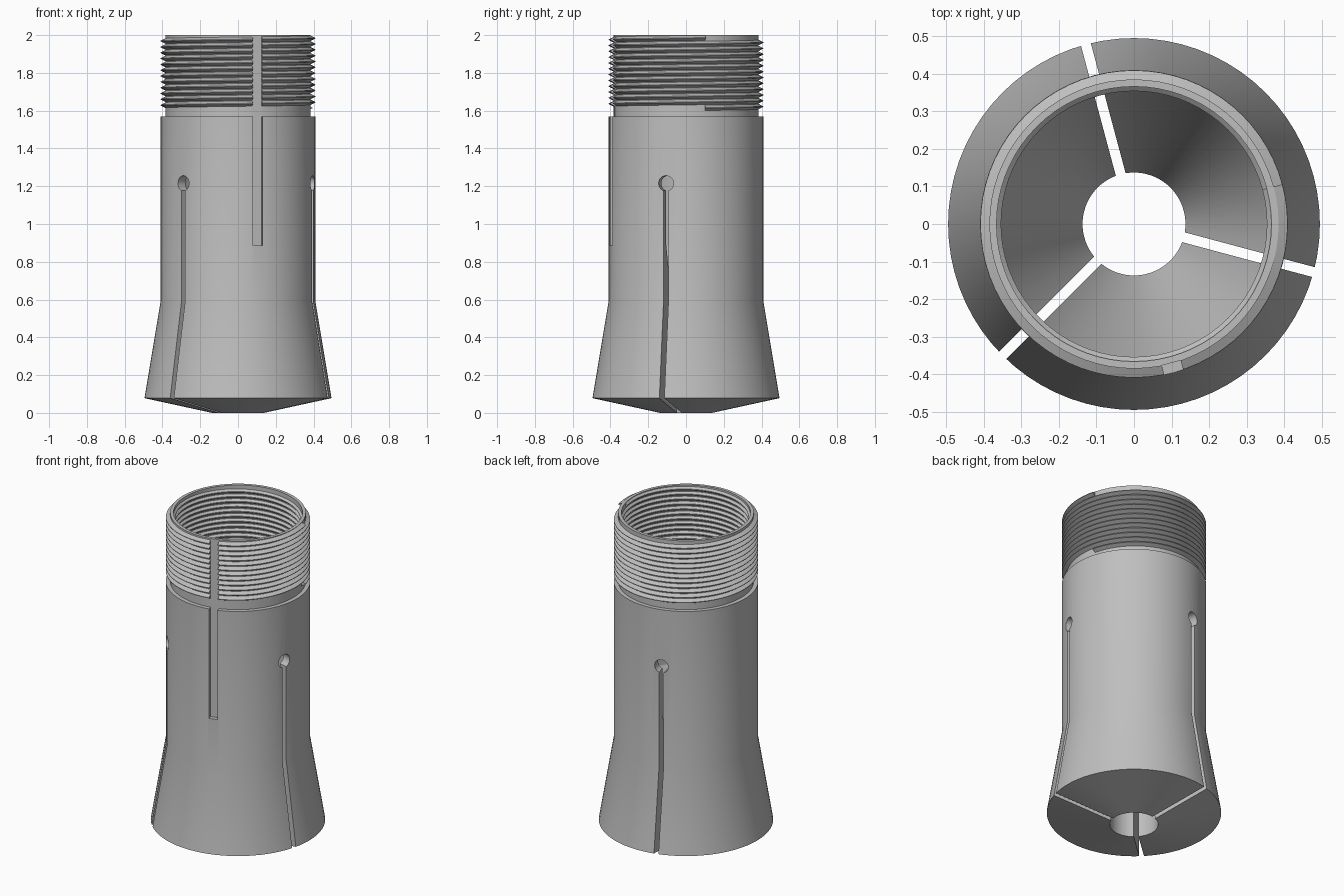
import bpy
import bmesh
from math import cos, sin, radians, pi
from mathutils import Matrix, Vector

SEG = 72

if "Cube" in bpy.data.objects:
    bpy.data.objects.remove(bpy.data.objects["Cube"], do_unlink=True)

steel = bpy.data.materials.new("grey steel")
steel.use_nodes = True
GREY = (0.52, 0.52, 0.52, 1)
steel.diffuse_color = GREY
steel.node_tree.nodes["Principled BSDF"].inputs["Base Color"].default_value = GREY


def finish(name, bm):
    bmesh.ops.recalc_face_normals(bm, faces=bm.faces[:])
    mesh = bpy.data.meshes.new(name)
    bm.to_mesh(mesh)
    bm.free()
    mesh.materials.append(steel)
    obj = bpy.data.objects.new(name, mesh)
    bpy.context.collection.objects.link(obj)
    return obj


def sweep(name, profile, turns=1, start=0.0, z0=0.0, pitch=0.0):
    """Carry a closed (radius, height) profile round z, as a ring or a helix."""
    bm = bmesh.new()
    closed = pitch == 0
    count = SEG * turns + (0 if closed else 1)
    rings = []
    for i in range(count):
        a = start + 2 * pi * i / SEG
        z = z0 + pitch * i / SEG
        rings.append([bm.verts.new((r * cos(a), r * sin(a), z + h)) for r, h in profile])
    n = len(profile)
    for i in range(count if closed else count - 1):
        a, b = rings[i], rings[(i + 1) % count]
        for j in range(n):
            k = (j + 1) % n
            bm.faces.new((a[j], b[j], b[k], a[k]))
    if not closed:
        bm.faces.new(rings[0])
        bm.faces.new(rings[-1])
    return finish(name, bm)


def radial_box(name, angle, r0, r1, width, z0, z1):
    bm = bmesh.new()
    place = (Matrix.Rotation(angle, 4, 'Z')
             @ Matrix.Translation(((r0 + r1) / 2, 0, (z0 + z1) / 2))
             @ Matrix.Diagonal((r1 - r0, width, z1 - z0, 1)))
    bmesh.ops.create_cube(bm, size=1, matrix=place)
    return finish(name, bm)


def radial_drill(name, angle, radius, z):
    bm = bmesh.new()
    place = (Matrix.Rotation(angle, 4, 'Z') @ Matrix.Translation((0.4, 0, z))
             @ Matrix.Rotation(pi / 2, 4, 'Y'))
    bmesh.ops.create_cone(bm, cap_ends=True, segments=24, radius1=radius,
                          radius2=radius, depth=0.3, matrix=place)
    return finish(name, bm)


def activate(obj):
    bpy.ops.object.select_all(action='DESELECT')
    obj.select_set(True)
    bpy.context.view_layer.objects.active = obj


def cut(obj, cutter):
    activate(obj)
    mod = obj.modifiers.new("cut", 'BOOLEAN')
    mod.operation = 'DIFFERENCE'
    mod.solver = 'EXACT'
    mod.object = cutter
    bpy.ops.object.modifier_apply(modifier=mod.name)


# Hollow flared body with a thin collar for the threads
body = sweep("collet_body", [
    (0.137, 0), (0.495, 0.078), (0.41, 0.59), (0.41, 1.57), (0.385, 1.57),
    (0.385, 2), (0.366, 2), (0.366, 1.6), (0.355, 1.6),
    (0.355, 0.89), (0.137, 0.3)])

# Outer and inner helical threads
TURNS, LOW, HIGH = 12, 1.615, 1.985
PITCH = (HIGH - LOW) / TURNS


def thread(name, root, crest):
    half, tip = PITCH * 0.47, PITCH * 0.06
    return sweep(name, [(root, -half), (crest, -tip), (crest, tip), (root, half)],
                 TURNS, radians(15), LOW, PITCH)


outer_thread = thread("outer_thread", 0.384, 0.409)
inner_thread = thread("inner_thread", 0.368, 0.354)

# Three through slits, each ending in a round relief hole
helpers = []
for degrees in (105, 225, 345):
    a = radians(degrees)
    slit = radial_box("slit_cutter", a, 0.05, 0.7, 0.027, -0.1, 1.2)
    drill = radial_drill("hole_cutter", a, 0.041, 1.215)
    for tool in (slit, drill):
        cut(body, tool)
        helpers.append(tool)

# Keyway down the front
keyway = radial_box("keyway_cutter", radians(285), 0.383, 0.6, 0.052, 0.885, 2.1)
helpers.append(keyway)
cut(body, keyway)
cut(outer_thread, keyway)

for tool in helpers:
    bpy.data.objects.remove(tool, do_unlink=True)

for obj in (body, outer_thread, inner_thread):
    activate(obj)
    bpy.ops.object.shade_smooth_by_angle(angle=radians(20))
